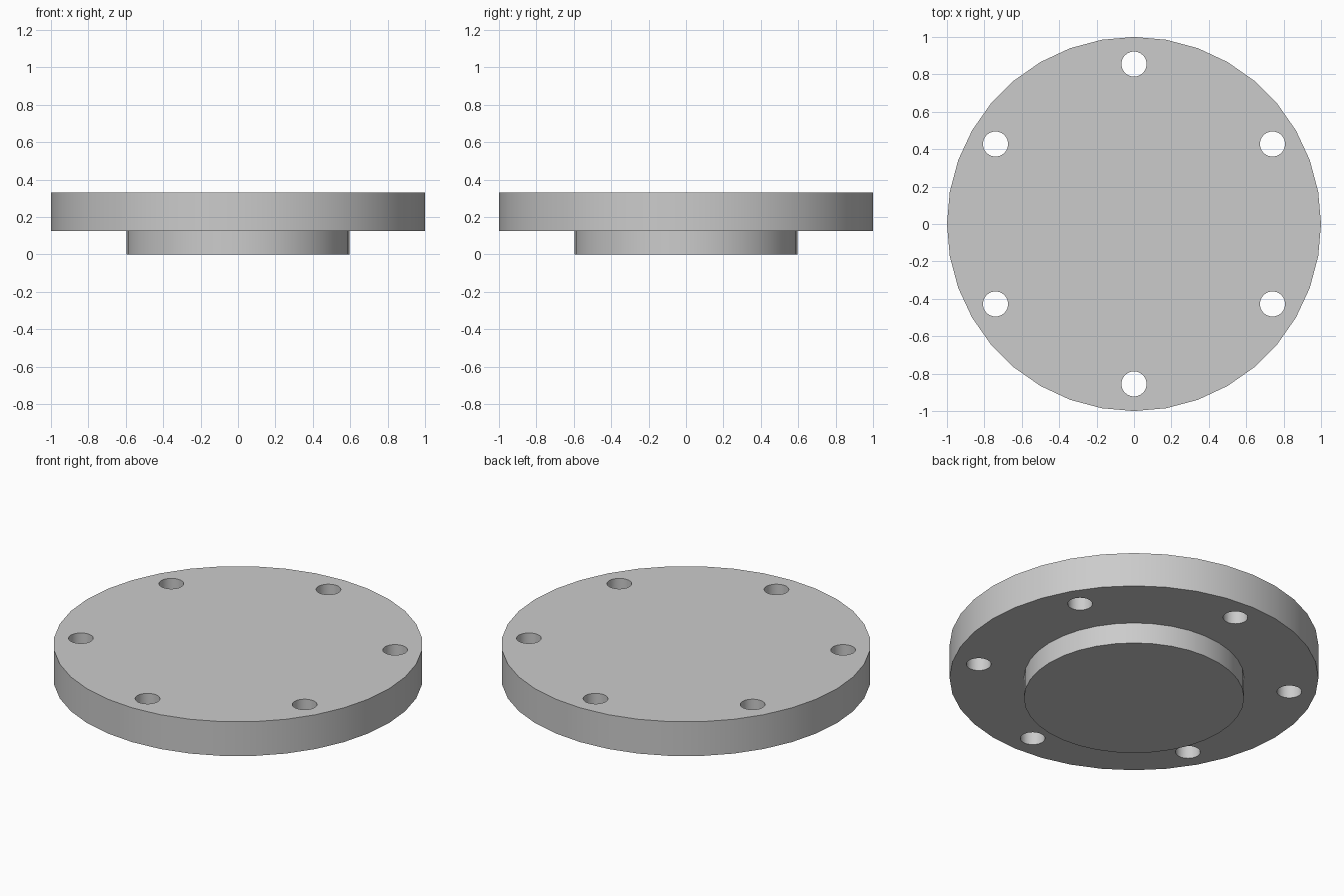
import bpy, bmesh
from math import cos, sin, pi, radians

if "Cube" in bpy.data.objects:
    bpy.data.objects.remove(bpy.data.objects["Cube"])

SIDES = 36
PROFILE = [(0.597, 0.0), (0.597, 0.125), (1.0, 0.125), (1.0, 0.33)]
HOLE_RADIUS, BOLT_CIRCLE, HOLES = 0.067, 0.855, 6


def make_object(name, bm):
    bmesh.ops.recalc_face_normals(bm, faces=bm.faces)
    mesh = bpy.data.meshes.new(name)
    bm.to_mesh(mesh)
    bm.free()
    obj = bpy.data.objects.new(name, mesh)
    bpy.context.collection.objects.link(obj)
    return obj


def add_turned(bm, profile, cx=0.0, cy=0.0):
    """Closed turned solid from (radius, z) points, with flat end caps."""
    rings = [[bm.verts.new((cx + r * cos(2 * pi * i / SIDES),
                            cy + r * sin(2 * pi * i / SIDES), z))
              for i in range(SIDES)] for r, z in profile]
    for a, b in zip(rings, rings[1:]):
        for i in range(SIDES):
            j = (i + 1) % SIDES
            bm.faces.new((a[i], a[j], b[j], b[i]))
    bm.faces.new(rings[0][::-1])
    bm.faces.new(rings[-1])


# Stepped disc: flange plate with a raised boss underneath
bm = bmesh.new()
add_turned(bm, PROFILE)
flange = make_object("flange_cover", bm)

# Ring of bolt hole cutters
bm = bmesh.new()
for k in range(HOLES):
    a = pi / 2 + 2 * pi * k / HOLES
    add_turned(bm, [(HOLE_RADIUS, 0.02), (HOLE_RADIUS, 0.45)],
               BOLT_CIRCLE * cos(a), BOLT_CIRCLE * sin(a))
cutter = make_object("bolt_hole_cutter", bm)
cutter.hide_render = True

# Cut the holes, then drop the cutter
mod = flange.modifiers.new("bolt_holes", 'BOOLEAN')
mod.operation = 'DIFFERENCE'
mod.solver = 'EXACT'
mod.object = cutter
bpy.context.view_layer.objects.active = flange
flange.select_set(True)
bpy.ops.object.modifier_apply(modifier=mod.name)
bpy.data.objects.remove(cutter, do_unlink=True)

# Smooth round walls, crisp rims
bpy.ops.object.shade_smooth_by_angle(angle=radians(30))
